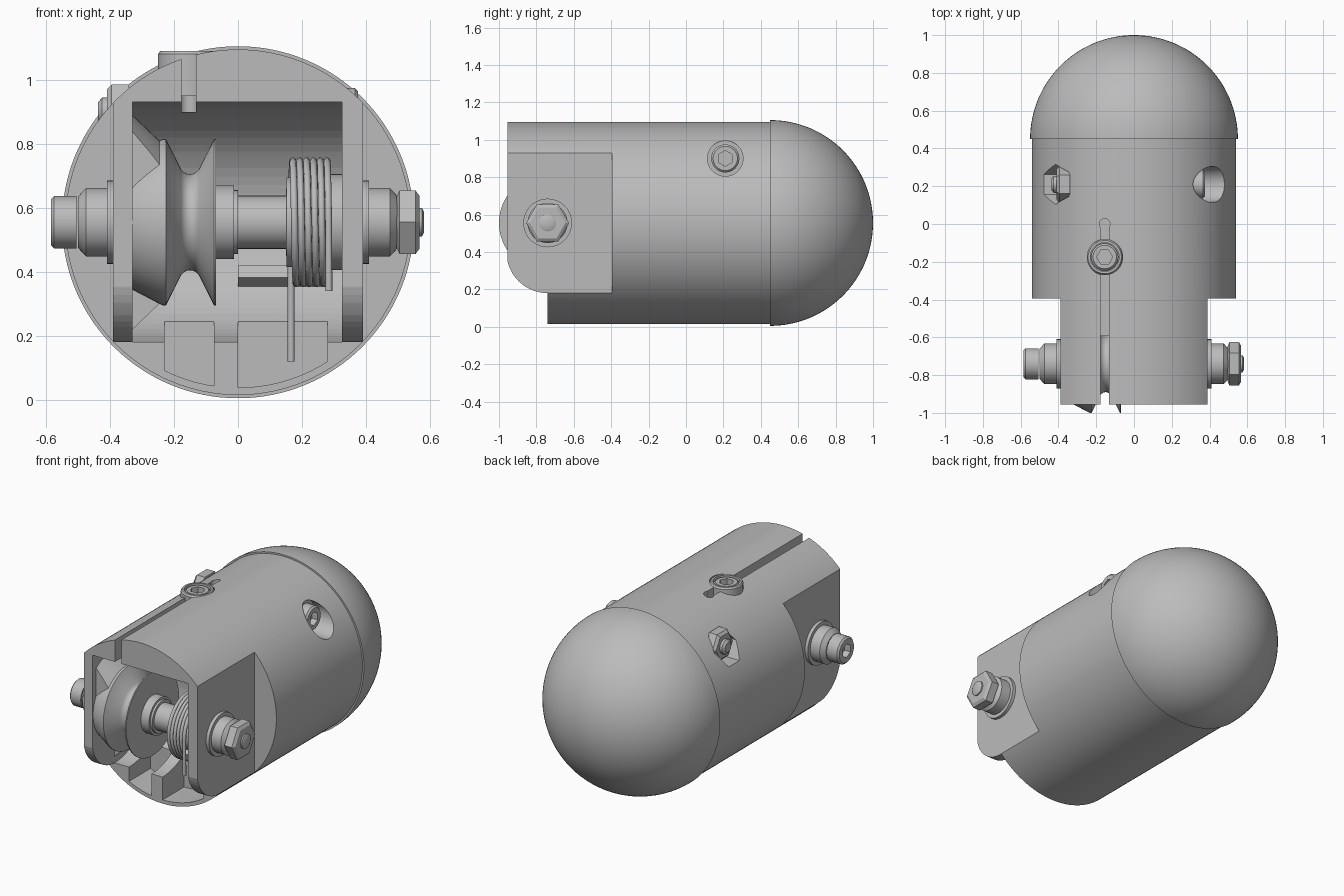
import bpy, bmesh
from math import sin, cos, pi
from mathutils import Vector, Matrix

if "Cube" in bpy.data.objects:
    bpy.data.objects.remove(bpy.data.objects["Cube"])

grey = bpy.data.materials.new("plain_grey")
grey.use_nodes = True
grey.diffuse_color = (0.5, 0.5, 0.5, 1)
grey.node_tree.nodes["Principled BSDF"].inputs["Base Color"].default_value = (0.5, 0.5, 0.5, 1)

AY, AZ = -0.74, 0.555          # wheel axle
R = 0.54                       # body radius
AXES = {"x": Matrix.Rotation(pi / 2, 4, "Y"), "y": Matrix.Rotation(-pi / 2, 4, "X"), "z": Matrix()}


def finish(name, bm):
    bmesh.ops.remove_doubles(bm, verts=bm.verts, dist=1e-5)
    bmesh.ops.recalc_face_normals(bm, faces=bm.faces)
    me = bpy.data.meshes.new(name)
    bm.to_mesh(me)
    bm.free()
    me.materials.append(grey)
    ob = bpy.data.objects.new(name, me)
    bpy.context.collection.objects.link(ob)
    return ob


def smooth(ob, angle=0.5):
    bpy.ops.object.select_all(action="DESELECT")
    bpy.context.view_layer.objects.active = ob
    ob.select_set(True)
    bpy.ops.object.shade_smooth_by_angle(angle=angle)
    return ob


def lathe(name, axis, centre, profile, sides=48, turn=0.0):
    """Revolve (position, radius) pairs round an axis and close both ends."""
    bm = bmesh.new()
    rings = []
    for t, r in profile:
        rings.append([bm.verts.new((r * cos(turn + 2 * pi * k / sides),
                                    r * sin(turn + 2 * pi * k / sides), t)) for k in range(sides)])
    for a, b in zip(rings, rings[1:]):
        for k in range(sides):
            j = (k + 1) % sides
            bm.faces.new((a[k], a[j], b[j], b[k]))
    bm.faces.new(rings[0])
    bm.faces.new(rings[-1])
    bm.transform(Matrix.Translation(centre) @ AXES[axis])
    return smooth(finish(name, bm))


def box(name, lo, hi, bevel=0.0, tilt=0.0):
    lo, hi = Vector(lo), Vector(hi)
    bm = bmesh.new()
    bmesh.ops.create_cube(bm, size=1)
    bm.transform(Matrix.Translation((lo + hi) / 2) @ Matrix.Rotation(tilt, 4, "X")
                 @ Matrix.Diagonal((*(hi - lo), 1)))
    if bevel:
        edges = [e for e in bm.edges if abs((e.verts[0].co - e.verts[1].co).y) > 1e-4]
        bmesh.ops.bevel(bm, geom=edges, offset=bevel, segments=6, profile=0.5, affect="EDGES")
    return finish(name, bm)


def side_profile(name, points, x0, x1):
    """Extrude a (y, z) outline across x."""
    bm = bmesh.new()
    face = bm.faces.new([bm.verts.new((x0, y, z)) for y, z in points])
    out = bmesh.ops.extrude_face_region(bm, geom=[face])
    bmesh.ops.translate(bm, vec=(x1 - x0, 0, 0),
                        verts=[v for v in out["geom"] if isinstance(v, bmesh.types.BMVert)])
    return finish(name, bm)


def combine(ob, tool, operation="DIFFERENCE"):
    mod = ob.modifiers.new("cut", "BOOLEAN")
    mod.operation, mod.solver, mod.object = operation, "EXACT", tool
    bpy.context.view_layer.objects.active = ob
    bpy.ops.object.modifier_apply(modifier=mod.name)
    bpy.data.objects.remove(tool)


def arc(cy, cz, r, a0, a1, n=20):
    return [(cy + r * cos(a0 + (a1 - a0) * k / n), cz + r * sin(a0 + (a1 - a0) * k / n))
            for k in range(n + 1)]


# Main housing: cylinder with side flats, fork pocket and rounded fork ends
body = lathe("housing", "y", (0, 0, AZ), [(-0.955, R), (0.46, R)], 128)
for s in (-1, 1):
    xs = sorted((s * 0.39, s * 0.7))
    combine(body, box("flat_cutter", (xs[0], -1.2, -0.2), (xs[1], -0.395, 1.3)))
nose = [(-1.2, 0.40)] + arc(AY, 0.40, 0.22, pi, 1.5 * pi, 14) + [(AY, -0.2), (-1.2, -0.2)]
combine(body, side_profile("nose_cutter", nose, -0.8, 0.8))
pocket = [(-1.2, 0.93)] + arc(AY, AZ, 0.375, pi / 2, -pi / 2, 40) + [(-1.2, 0.18)]
combine(body, side_profile("pocket_cutter", pocket, -0.33, 0.325))

# Floor recesses under the wheel and the spring, leaving a thin shell
for x0, x1, bevel in ((-0.23, -0.075, 0.04), (0, 0.28, 0)):
    recess = box("recess_cutter", (x0, -1.2, -0.1), (x1, -0.53, 0.5), bevel)
    combine(recess, lathe("shell_limit", "y", (0, 0, AZ), [(-1.3, 0.517), (0, 0.517)], 96), "INTERSECT")
    if bevel:
        combine(recess, box("top_limit", (-1, -1.3, 0.25), (1, 0, 1)))
    combine(body, recess)

# Cable slot along the top, with a round end and a clamp screw bore
SX, SY = -0.155, -0.175
combine(body, box("slot_cutter", (-0.177, -1.2, 0.9), (-0.132, 0, 1.3)))
combine(body, lathe("slot_end_cutter", "z", (SX, 0, 0), [(0.9, 0.028), (1.3, 0.028)], 24))
combine(body, lathe("clamp_cutter", "z", (SX, SY, 0), [(0.98, 0.095), (1.3, 0.095)]))

# Cross bolt bore on the left, hexagonal nut seat on the right
BY, BZ = 0.21, 0.90
combine(body, lathe("bore_cutter", "x", (0, BY, BZ), [(0.31, 0.095), (0.7, 0.095)]))
combine(body, lathe("nut_seat_cutter", "x", (0, BY, BZ), [(-0.7, 0.106), (-0.345, 0.106)], 6, pi / 2))
smooth(body)

# Domed rear cap
dome = [(0.45, 0.45)] + [(0.45 + 0.55 * sin(a), 0.55 * cos(a))
                         for a in [pi / 2 * k / 32 for k in range(32)]] + [(1.0, 0.0005)]
lathe("dome_cap", "y", (0, 0, AZ), dome, 128)


def socket_screw(name, axis, centre, r, base, top, hole):
    """Round screw head with a hexagonal socket; the head faces from base to top."""
    d = 1 if top > base else -1
    head = lathe(name, axis, centre, [(base, r), (top - d * 0.01, r), (top, r - 0.01)])
    ends = sorted((top - d * 0.04, top + d * 0.04))
    combine(head, lathe("socket_cutter", axis, centre, [(ends[0], hole), (ends[1], hole)], 6))
    return smooth(head)


# Clamp screw in its collar
collar = lathe("clamp_collar", "z", (SX, SY, 0), [(0.95, 0.095), (1.08, 0.095), (1.09, 0.088)])
combine(collar, lathe("collar_cutter", "z", (SX, SY, 0), [(1.05, 0.076), (1.2, 0.076)]))
smooth(collar)
socket_screw("clamp_screw", "z", (SX, SY, 0), 0.072, 1.0, 1.085, 0.042)

# Cross bolt
socket_screw("cross_bolt_head", "x", (0, BY, BZ), 0.075, 0.30, 0.375, 0.042)
lathe("cross_bolt_nut", "x", (0, BY, BZ),
      [(-0.34, 0.098), (-0.395, 0.098), (-0.41, 0.08)], 6, pi / 2)
lathe("cross_bolt_end", "x", (0, BY, BZ), [(-0.38, 0.045), (-0.425, 0.045), (-0.437, 0.03)], 24)

# Axle with bushings, washers, head and nut
C = (0, AY, AZ)
lathe("axle", "x", C, [(-0.5, 0.07), (-0.1, 0.07), (-0.1, 0.083), (0.2, 0.083), (0.2, 0.07), (0.5, 0.07)])
socket_screw("axle_head", "x", C, 0.082, -0.505, -0.585, 0.042)
for side, s in (("right", -1), ("left", 1)):
    lathe(side + "_washer", "x", C, [(s * 0.385, 0.13), (s * 0.41, 0.13)])
    lathe(side + "_bushing", "x", C, [(s * 0.40, 0.107), (s * 0.475, 0.107), (s * 0.50, 0.08)])
lathe("axle_nut", "x", C, [(0.495, 0.09), (0.505, 0.115), (0.555, 0.115), (0.567, 0.095)], 6, pi / 6)
lathe("axle_end", "x", C, [(0.55, 0.045), (0.575, 0.045), (0.582, 0.03)], 24)

# Grooved wheel and hub
groove = [(-0.15 + 0.035 * sin(a), 0.19 - 0.04 * cos(a)) for a in [-0.9 + 0.3 * k for k in range(7)]]
lathe("wheel", "x", C, [(-0.33, 0.21), (-0.235, 0.26), (-0.225, 0.26)] + groove
      + [(-0.075, 0.26), (-0.068, 0.26), (-0.068, 0.115), (-0.013, 0.115), (-0.013, 0.1), (0, 0.1)], 64)

# Conical boss inside the right fork wall
boss = lathe("wall_boss", "x", C, [(-0.335, 0.34), (-0.23, 0.24)], 64)
combine(boss, box("boss_cutter", (-1, -1.3, 0), (0, -0.92, 1.2)))
combine(boss, box("boss_gap_cutter", (-1, -1.3, 0), (0, AY, AZ)))
smooth(boss)

# Spring hub, coil and stop
lathe("spring_hub", "x", C, [(0.15, 0.083), (0.152, 0.14), (0.29, 0.14), (0.29, 0.15), (0.33, 0.15)])
box("spring_stop", (0, -0.46, 0.35), (0.28, -0.36, 0.395), 0, -0.6)
turns, steps, coil_r = 5.5, 32, 0.192
n = int(turns * steps)
path = [(0.166, AY + coil_r, 0.12)]
for k in range(n + 1):
    a = 2 * pi * k / steps
    path.append((0.166 + 0.117 * k / n, AY + coil_r * cos(a), AZ + coil_r * sin(a)))
path.append((0.284, AY - coil_r, 0.34))
curve = bpy.data.curves.new("spring", "CURVE")
curve.dimensions = "3D"
curve.bevel_depth, curve.bevel_resolution, curve.use_fill_caps = 0.011, 2, True
spline = curve.splines.new("POLY")
spline.points.add(len(path) - 1)
for p, co in zip(spline.points, path):
    p.co = (*co, 1)
curve.materials.append(grey)
bpy.context.collection.objects.link(bpy.data.objects.new("spring", curve))
